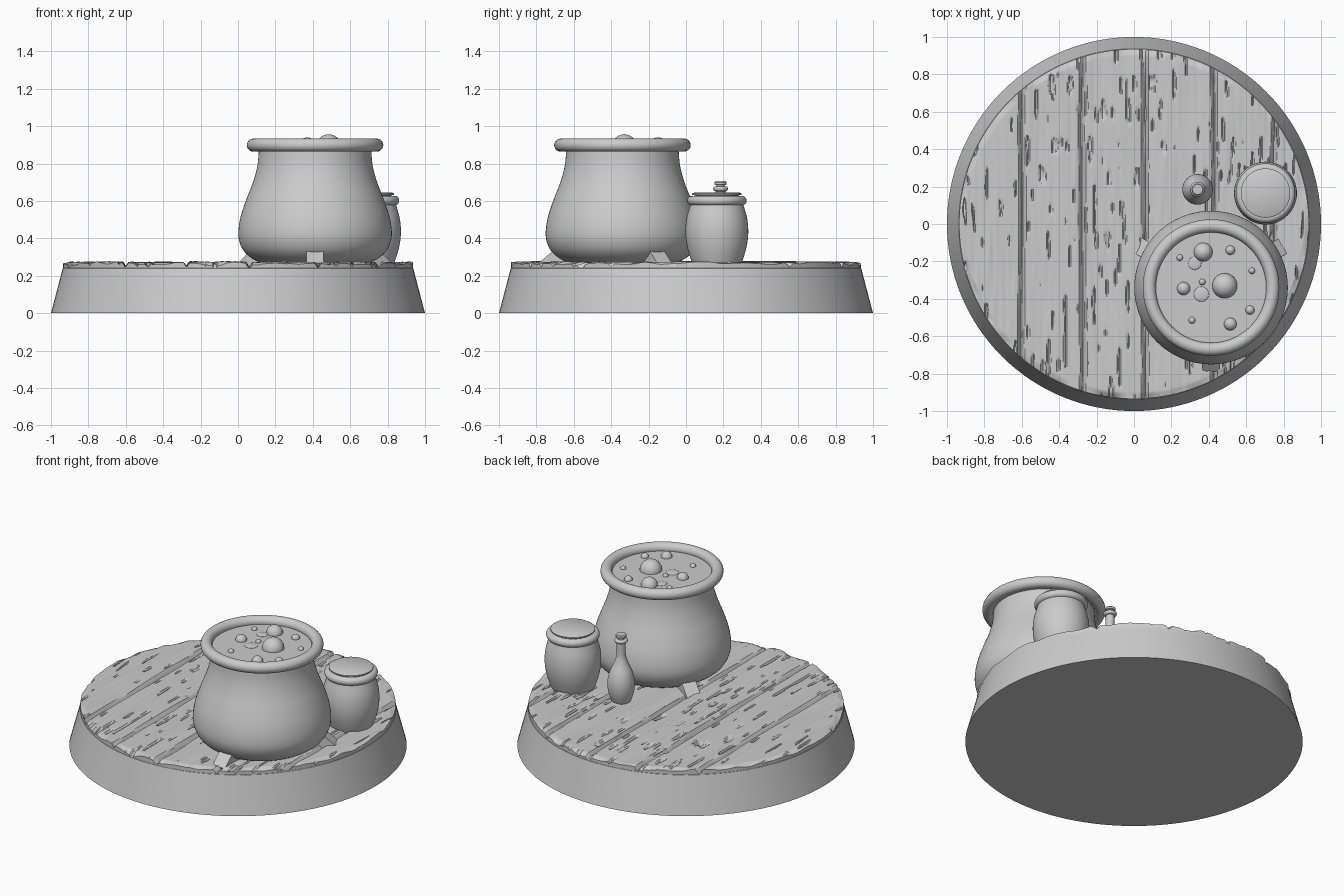
import bpy, bmesh, math
from mathutils import Vector, noise

cube = bpy.data.objects.get("Cube")
if cube:
    bpy.data.objects.remove(cube)

# One plain grey for the whole model
grey = bpy.data.materials.new("plain grey")
grey.use_nodes = True
COLOUR = (0.6, 0.6, 0.6, 1)
grey.diffuse_color = COLOUR
grey.node_tree.nodes["Principled BSDF"].inputs["Base Color"].default_value = COLOUR


def finish(name, bm, angle=35):
    bmesh.ops.recalc_face_normals(bm, faces=bm.faces)
    mesh = bpy.data.meshes.new(name)
    bm.to_mesh(mesh)
    bm.free()
    mesh.materials.append(grey)
    obj = bpy.data.objects.new(name, mesh)
    bpy.context.collection.objects.link(obj)
    bpy.ops.object.select_all(action='DESELECT')
    obj.select_set(True)
    bpy.context.view_layer.objects.active = obj
    bpy.ops.object.shade_smooth_by_angle(angle=math.radians(angle))
    return obj


def smooth_profile(points, steps=5):
    """Catmull-Rom curve through (radius, height) points."""
    pts = [Vector(p) for p in points]
    pts = [pts[0]] + pts + [pts[-1]]
    out = []
    for a, b, c, d in zip(pts, pts[1:], pts[2:], pts[3:]):
        for i in range(steps):
            t = i / steps
            out.append(0.5 * (2 * b + (c - a) * t + (2 * a - 5 * b + 4 * c - d) * t * t
                              + (3 * b - a - 3 * c + d) * t ** 3))
    return out + [pts[-1]]


def lathe(name, profile, x=0, y=0, sides=64):
    """Spin a profile about a vertical axis and cap both ends."""
    bm = bmesh.new()
    rings = []
    for r, z in profile:
        rings.append([bm.verts.new((x + r * math.cos(k * math.tau / sides),
                                    y + r * math.sin(k * math.tau / sides), z))
                      for k in range(sides)])
    for low, high in zip(rings, rings[1:]):
        for k in range(sides):
            n = (k + 1) % sides
            bm.faces.new((low[k], low[n], high[n], high[k]))
    bm.faces.new(rings[0])
    bm.faces.new(rings[-1])
    return finish(name, bm)


def torus(name, x, y, z, major, minor, height=1.0):
    """Ring with an optional vertical stretch."""
    bpy.ops.mesh.primitive_torus_add(location=(x, y, z), major_radius=major, minor_radius=minor,
                                     major_segments=64, minor_segments=20)
    obj = bpy.context.object
    obj.name = name
    obj.scale.z = height
    obj.data.materials.append(grey)
    bpy.ops.object.shade_smooth()


# Tapered round stand
lathe("base", [(1, 0), (0.937, 0.24), (0.93, 0.243)], sides=128)

# Weathered plank floor
RADIUS, FLOOR = 0.935, 0.235
SEAMS = [-0.6, -0.275, 0.06, 0.43, 0.75]


def floor_height(x, y):
    wobble = 0.012 * noise.noise(Vector((x * 2, y * 3, 5)))
    plank = sum(x + wobble > s for s in SEAMS)
    z = 0.274 + 0.004 * noise.noise(Vector((plank * 7.3, 0.5, 0.5)))
    # broad waves and fine fibres along the boards
    z += 0.006 * noise.noise(Vector((x * 9, y * 2, plank * 3)))
    z += 0.003 * noise.noise(Vector((x * 40, y * 3, plank * 5)))
    # short splits, in patches
    patch = 0.5 + 0.4 * noise.noise(Vector((x * 3, y * 2, 9)))
    split = noise.noise(Vector((x * 45, y * 6, 20 + plank)))
    z -= 0.012 * min(1, max(0, split - 0.62 + 0.5 * patch) * 8)
    # seams between the boards
    gap = min(abs(x + wobble - s) for s in SEAMS)
    z -= 0.028 * max(0, 1 - gap / 0.018)
    # chipped outer edge
    inset = RADIUS - math.hypot(x, y)
    chip = 0.4 + 0.8 * noise.noise(Vector((x * 8, y * 8, 2)))
    z -= 0.024 * max(0, chip) * max(0, 1 - inset / 0.03)
    return max(z, FLOOR + 0.003)


bm = bmesh.new()
COLS, ROWS = 380, 150
columns = []
for i in range(COLS + 1):
    a = math.pi * (0.005 + 0.99 * i / COLS) - math.pi / 2
    x, half = RADIUS * math.sin(a), RADIUS * math.cos(a)
    ys = [half * math.sin(math.pi * (j / ROWS - 0.5)) * 0.4
          + half * (2 * j / ROWS - 1) * 0.6 for j in range(ROWS + 1)]
    columns.append([bm.verts.new((x, y, floor_height(x, y))) for y in ys])
for left, right in zip(columns, columns[1:]):
    for j in range(ROWS):
        bm.faces.new((left[j], right[j], right[j + 1], left[j + 1]))
rim = [e for e in bm.edges if e.is_boundary]
skirt = bmesh.ops.extrude_edge_only(bm, edges=rim)["geom"]
for v in skirt:
    if isinstance(v, bmesh.types.BMVert):
        v.co.z = FLOOR
finish("plank_floor", bm, 30)

# Cauldron body, rim and brew
PX, PY = 0.412, -0.34
BREW = 0.89
body = [(0.1, 0.258), (0.25, 0.263), (0.32, 0.283), (0.375, 0.325), (0.404, 0.38), (0.41, 0.44),
        (0.397, 0.52), (0.367, 0.61), (0.332, 0.7), (0.308, 0.79), (0.3, 0.88)]
lathe("cauldron_body", smooth_profile(body), PX, PY, 96)
torus("cauldron_rim", PX, PY, 0.899, 0.33, 0.035)
lathe("brew", [(0.31, BREW - 0.02), (0.31, BREW)], PX, PY)

# Bubbles: x, y, radius, then flatness
bubbles = [(0.37, -0.15, 0.05, 1), (0.485, -0.33, 0.067, 1), (0.265, -0.345, 0.035, 1),
           (0.515, -0.14, 0.025, 1), (0.245, -0.18, 0.017, 1), (0.63, -0.25, 0.017, 1),
           (0.365, -0.31, 0.017, 1), (0.62, -0.46, 0.024, 1), (0.515, -0.535, 0.034, 1),
           (0.31, -0.515, 0.018, 1), (0.325, -0.21, 0.035, 0.2), (0.36, -0.375, 0.04, 0.2)]
for x, y, r, flat in bubbles:
    bpy.ops.mesh.primitive_uv_sphere_add(segments=24, ring_count=16, radius=r, location=(x, y, BREW))
    bubble = bpy.context.object
    bubble.name = "bubble"
    bubble.scale.z = flat
    bubble.data.materials.append(grey)
    bpy.ops.object.shade_smooth()

# Three sloping block feet
for k in range(3):
    turn = math.radians(120 * k - 90)
    bpy.ops.mesh.primitive_cube_add(size=1, location=(PX + 0.37 * math.cos(turn),
                                                      PY + 0.37 * math.sin(turn), 0.282))
    foot = bpy.context.object
    foot.name = "cauldron_foot"
    foot.scale = (0.14, 0.09, 0.08)
    foot.rotation_euler = (0, math.radians(40), turn)
    foot.data.materials.append(grey)

# Lidded jar
JX, JY = 0.703, 0.165
jar = [(0.125, 0.255), (0.14, 0.29), (0.16, 0.36), (0.168, 0.43), (0.163, 0.5), (0.145, 0.57),
       (0.135, 0.6)]
lathe("jar_body", smooth_profile(jar), JX, JY)
torus("jar_collar", JX, JY, 0.602, 0.133, 0.026)
lathe("jar_lid", [(0.115, 0.6), (0.115, 0.63), (0.132, 0.632), (0.132, 0.639), (0.122, 0.645)], JX, JY)

# Slim stoppered bottle
BX, BY = 0.34, 0.185
bottle = [(0.045, 0.255), (0.06, 0.28), (0.078, 0.34), (0.081, 0.4), (0.068, 0.46), (0.042, 0.52),
          (0.028, 0.57), (0.026, 0.65)]
lathe("bottle_body", smooth_profile(bottle), BX, BY, 48)
torus("bottle_lip", BX, BY, 0.665, 0.027, 0.013)
lathe("bottle_stopper", [(0.02, 0.65), (0.022, 0.685), (0.032, 0.688), (0.032, 0.7), (0.027, 0.706)],
      BX, BY, 32)
